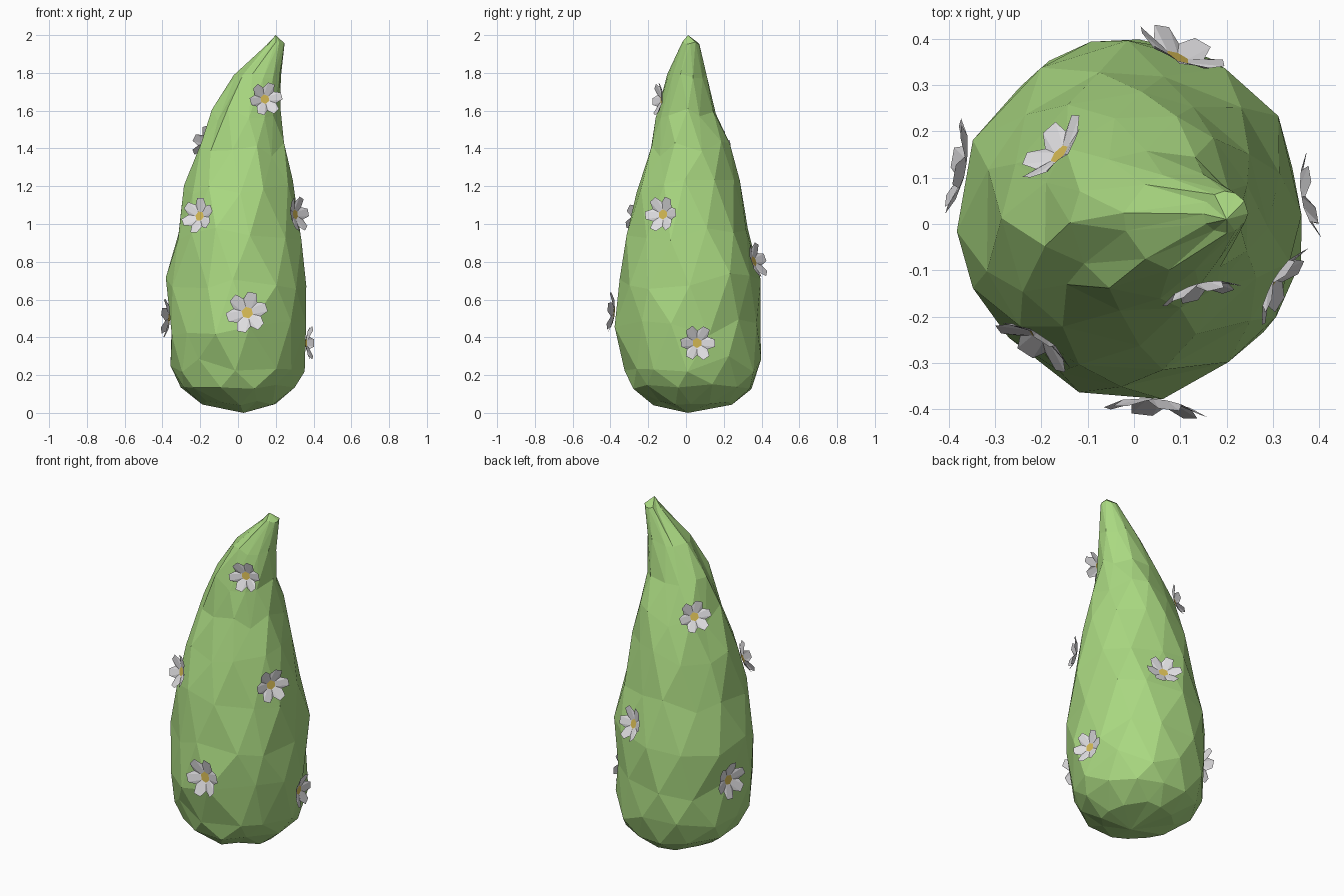
import bpy, bmesh, math, random
from mathutils import Vector

if "Cube" in bpy.data.objects:
    bpy.data.objects.remove(bpy.data.objects["Cube"])
random.seed(4)


def material(name, rgb):
    m = bpy.data.materials.new(name)
    m.diffuse_color = (*rgb, 1)
    m.use_nodes = True
    m.node_tree.nodes["Principled BSDF"].inputs["Base Color"].default_value = m.diffuse_color
    return m


GREEN = material("leaf green", (0.40, 0.69, 0.22))
WHITE = material("petal white", (0.74, 0.73, 0.75))
YELLOW = material("pollen yellow", (0.68, 0.50, 0.09))


def finish(bm, name, mats):
    me = bpy.data.meshes.new(name)
    bm.to_mesh(me)
    bm.free()
    for m in mats:
        me.materials.append(m)
    ob = bpy.data.objects.new(name, me)
    bpy.context.collection.objects.link(ob)
    return ob


# Faceted bush body: rings of z, x min, x max, y min, y max
RINGS = [
    (0.05, -0.19, 0.20, -0.17, 0.24),
    (0.14, -0.31, 0.31, -0.28, 0.345),
    (0.26, -0.36, 0.35, -0.325, 0.385),
    (0.45, -0.365, 0.36, -0.37, 0.39),
    (0.70, -0.37, 0.365, -0.345, 0.385),
    (0.95, -0.33, 0.335, -0.315, 0.325),
    (1.20, -0.285, 0.285, -0.26, 0.285),
    (1.40, -0.205, 0.25, -0.195, 0.235),
    (1.57, -0.135, 0.22, -0.16, 0.16),
    (1.78, -0.02, 0.23, -0.10, 0.11),
    (1.95, 0.15, 0.245, -0.02, 0.07),
]
N = 12
bm = bmesh.new()
loops = []
for k, (z, x0, x1, y0, y1) in enumerate(RINGS):
    loop = []
    for i in range(N):
        a = (i + 0.5 * (k % 2)) * 2 * math.pi / N + random.uniform(-0.1, 0.1)
        s = 1.015 + random.uniform(-0.03, 0.025)
        dz = random.uniform(-1, 1) * (0.015 if z < 0.2 or z > 1.7 else 0.045)
        loop.append(bm.verts.new(((x0 + x1) / 2 + (x1 - x0) / 2 * s * math.cos(a),
                                  (y0 + y1) / 2 + (y1 - y0) / 2 * s * math.sin(a),
                                  z + dz)))
    loops.append(loop)
for k in range(len(loops) - 1):
    lo, hi = loops[k], loops[k + 1]
    for i in range(N):
        j = (i + 1) % N
        if k % 2 == 0:
            bm.faces.new((lo[i], lo[j], hi[i]))
            bm.faces.new((lo[j], hi[j], hi[i]))
        else:
            bm.faces.new((lo[i], hi[j], hi[i]))
            bm.faces.new((lo[i], lo[j], hi[j]))
bottom = bm.verts.new((0.03, 0.01, 0))
top = bm.verts.new((0.20, 0.01, 2.0))
for i in range(N):
    j = (i + 1) % N
    bm.faces.new((loops[0][j], loops[0][i], bottom))
    bm.faces.new((loops[-1][i], loops[-1][j], top))
bmesh.ops.recalc_face_normals(bm, faces=bm.faces)
body = finish(bm, "bush_body", [GREEN])
bpy.context.view_layer.update()


# Six-petalled cupped flower with a yellow centre
def flower(name, pos, normal, radius, spin):
    q = Vector(normal).to_track_quat('Z', 'Y')
    n = Vector(normal).normalized()
    # sit just above the body surface along the flower's axis
    start = Vector(pos) + n * 0.3
    hit, loc, _, _ = body.ray_cast(start, -n)
    base = (loc if hit else Vector(pos)) + n * 0.01
    bm = bmesh.new()

    def vert(r, deg, h):
        a = math.radians(deg + spin)
        return bm.verts.new(base + q @ Vector((r * math.cos(a), r * math.sin(a), h)))

    inner = [vert(radius * 0.28, 60 * i - 30, 0.004) for i in range(6)]
    notch = [vert(radius * 0.68, 60 * i - 30, 0.012) for i in range(6)]
    bm.faces.new(inner).material_index = 1
    for i in range(6):
        j = (i + 1) % 6
        a = vert(radius, 60 * i - 12, 0.03)
        b = vert(radius * 0.97, 60 * i + 12, 0.03)
        bm.faces.new((inner[i], notch[i], a))
        bm.faces.new((inner[i], a, b, inner[j]))
        bm.faces.new((inner[j], b, notch[j]))
    finish(bm, name, [WHITE, YELLOW])


FLOWERS = [
    ((0.14, -0.12, 1.66), (0.25, -1, 0.08), 0.09, 10),
    ((-0.20, -0.24, 1.04), (-0.54, -0.84, 0.22), 0.097, 25),
    ((0.05, -0.37, 0.53), (-0.10, -1, 0.08), 0.112, 15),
    ((0.30, -0.12, 1.05), (0.85, -0.50, 0.12), 0.097, 5),
    ((-0.36, 0.12, 0.50), (-0.98, 0.17, 0.05), 0.105, 20),
    ((0.37, 0.06, 0.37), (0.98, 0.17, 0), 0.095, 0),
    ((-0.16, 0.15, 1.43), (-0.70, 0.65, 0.38), 0.09, 12),
    ((0.09, 0.35, 0.80), (0.38, 0.85, 0.28), 0.10, 8),
]
for i, f in enumerate(FLOWERS):
    flower(f"flower_{i + 1}", *f)
